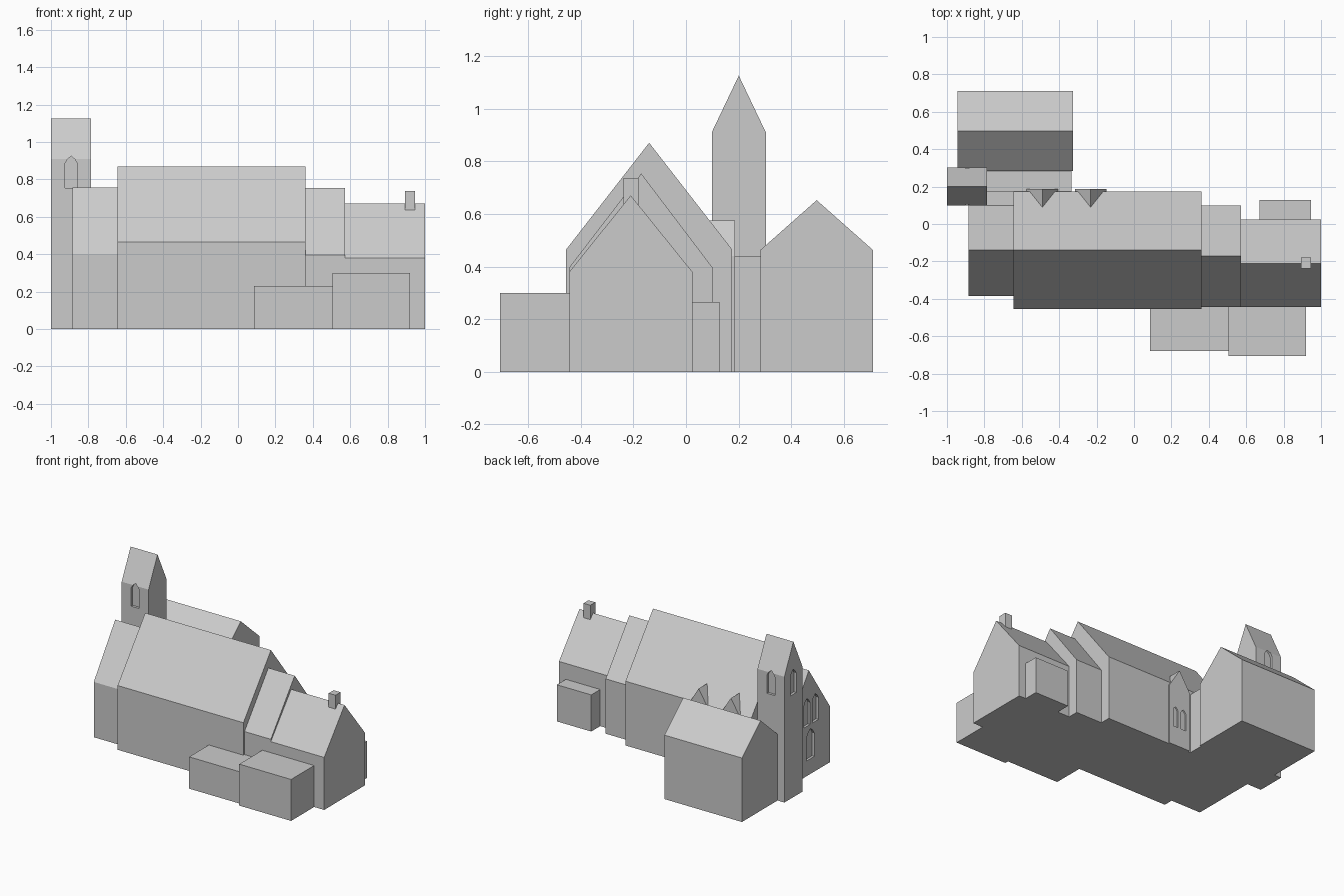
import bpy

if "Cube" in bpy.data.objects:
    bpy.data.objects.remove(bpy.data.objects["Cube"])

stone = bpy.data.materials.new("light_grey_stone")
stone.diffuse_color = (0.6, 0.6, 0.6, 1)
stone.use_nodes = True
stone.node_tree.nodes["Principled BSDF"].inputs["Base Color"].default_value = stone.diffuse_color


def prism(name, profile, axis, a, b):
    """Extrude a 2D profile (side, z) along axis 'x' or 'y' from a to b."""
    n = len(profile)
    verts = [(t, s, z) if axis == 'x' else (s, t, z) for t in (a, b) for s, z in profile]
    faces = [tuple(range(n)), tuple(range(2 * n - 1, n - 1, -1))]
    faces += [(i, i + n, (i + 1) % n + n, (i + 1) % n) for i in range(n)]
    mesh = bpy.data.meshes.new(name)
    mesh.from_pydata(verts, [], faces)
    obj = bpy.data.objects.new(name, mesh)
    bpy.context.collection.objects.link(obj)
    mesh.materials.append(stone)
    # consistent outward normals
    bpy.context.view_layer.objects.active = obj
    obj.select_set(True)
    bpy.ops.object.mode_set(mode='EDIT')
    bpy.ops.mesh.select_all(action='SELECT')
    bpy.ops.mesh.normals_make_consistent(inside=False)
    bpy.ops.object.mode_set(mode='OBJECT')
    obj.select_set(False)
    return obj


def house(name, axis, a, b, s0, s1, eave, ridge, mid=None):
    mid = (s0 + s1) / 2 if mid is None else mid
    return prism(name, [(s0, 0), (s1, 0), (s1, eave), (mid, ridge), (s0, eave)], axis, a, b)


def box(name, x0, x1, y0, y1, z0, z1):
    return prism(name, [(y0, z0), (y1, z0), (y1, z1), (y0, z1)], 'x', x0, x1)


def lancet(target, axis, wall, centre, w, z0, z1, depth=0.018):
    """Cut a pointed window recess into a wall plane; the sign of depth points inwards."""
    h, sh = w / 2, z1 - w * 0.6
    pts = [(centre - h, z0), (centre + h, z0), (centre + h, sh), (centre + h * 0.6, sh + (z1 - sh) * 0.55),
           (centre, z1), (centre - h * 0.6, sh + (z1 - sh) * 0.55), (centre - h, sh)]
    cutter = prism("window_cutter", pts, axis, wall - depth, wall + depth)
    cutter.hide_render = True
    mod = target.modifiers.new("window", 'BOOLEAN')
    mod.operation, mod.solver, mod.object = 'DIFFERENCE', 'EXACT', cutter
    bpy.context.view_layer.objects.active = target
    bpy.ops.object.modifier_apply(modifier=mod.name)
    bpy.data.objects.remove(cutter)


# Main roofs in line, from west to east
west = house("west_bay", 'x', -0.885, -0.645, -0.385, 0.10, 0.40, 0.757, -0.14)
house("nave", 'x', -0.645, 0.362, -0.455, 0.175, 0.465, 0.87, -0.14)
house("chancel", 'x', 0.362, 0.573, -0.443, 0.10, 0.397, 0.753, -0.17)
house("east_house", 'x', 0.573, 1.0, -0.443, 0.024, 0.38, 0.67, -0.21)

# Tower and rear hall
tower = house("tower", 'x', -1.0, -0.785, 0.098, 0.303, 0.91, 1.125)
house("rear_hall", 'x', -0.945, -0.325, 0.283, 0.71, 0.463, 0.652)

# Flat-roofed links and lean-tos
box("link_block", -0.785, -0.335, 0.172, 0.283, 0, 0.438)
box("link_infill", -0.785, -0.645, 0.10, 0.172, 0, 0.40)
box("front_annex_low", 0.085, 0.505, -0.68, -0.443, 0, 0.23)
box("front_annex_high", 0.505, 0.92, -0.707, -0.443, 0, 0.30)
box("back_annex", 0.67, 0.945, 0.024, 0.127, 0, 0.265)
box("chimney", 0.892, 0.947, -0.237, -0.18, 0.60, 0.737)

# Gabled dormers on the back of the nave, with paired windows
for i, x in enumerate((-0.49, -0.232)):
    d = house(f"dormer_{i + 1}", 'y', 0.085, 0.187, x - 0.084, x + 0.084, 0.44, 0.575)
    for s in (-1, 1):
        lancet(d, 'y', 0.187, x + s * 0.033, 0.04, 0.14, 0.29, 0.01)

# Belfry windows
lancet(tower, 'y', 0.098, -0.892, 0.065, 0.753, 0.925)
lancet(tower, 'y', 0.303, -0.892, 0.065, 0.753, 0.925)
lancet(tower, 'x', -1.0, 0.20, 0.065, 0.745, 0.925)

# West gable windows
lancet(west, 'x', -0.885, -0.12, 0.07, 0.36, 0.56)
lancet(west, 'x', -0.885, -0.215, 0.07, 0.36, 0.56)
lancet(west, 'x', -0.885, -0.16, 0.09, 0.11, 0.33)
